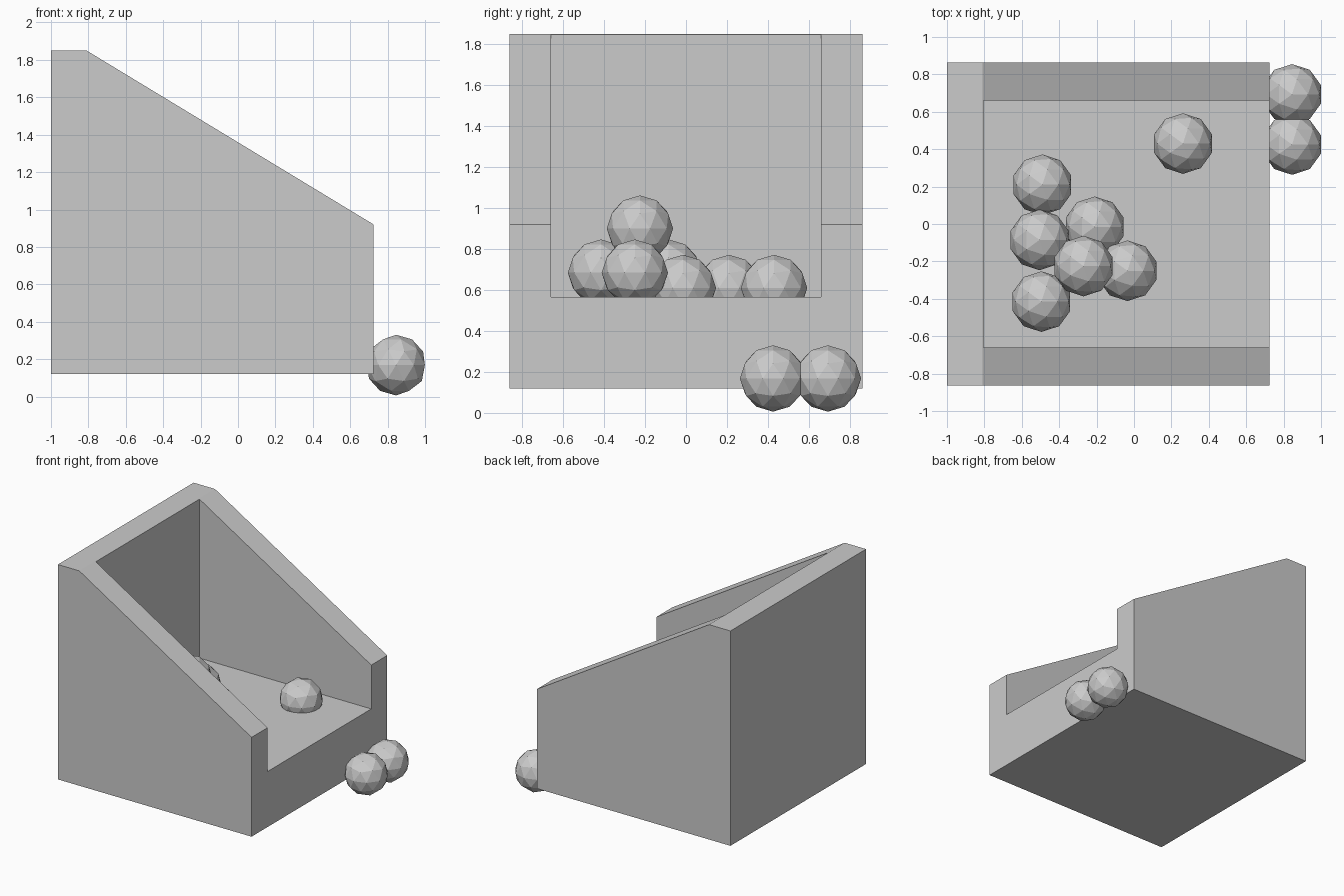
import bpy, bmesh

if "Cube" in bpy.data.objects:
    bpy.data.objects.remove(bpy.data.objects["Cube"])


def extrude_profile(name, profile, y0, y1):
    """Solid made by sweeping an (x, z) outline along y."""
    bm = bmesh.new()
    face = bm.faces.new([bm.verts.new((x, y0, z)) for x, z in profile])
    ext = bmesh.ops.extrude_face_region(bm, geom=[face])
    moved = [g for g in ext["geom"] if isinstance(g, bmesh.types.BMVert)]
    bmesh.ops.translate(bm, verts=moved, vec=(0, y1 - y0, 0))
    bmesh.ops.recalc_face_normals(bm, faces=bm.faces)
    mesh = bpy.data.meshes.new(name)
    bm.to_mesh(mesh)
    bm.free()
    obj = bpy.data.objects.new(name, mesh)
    bpy.context.collection.objects.link(obj)
    return obj


# Bin body with sloped side walls
bin_body = extrude_profile(
    "bin", [(-1, 0.12), (0.725, 0.12), (0.725, 0.92), (-0.81, 1.85), (-1, 1.85)],
    -0.863, 0.863)

# Cavity, open at the top and at the +x end
cavity = extrude_profile(
    "cavity_cutter", [(-0.805, 0.567), (1.2, 0.567), (1.2, 2.2), (-0.805, 2.2)],
    -0.66, 0.66)
cavity.hide_render = True
cavity.hide_set(True)
cut = bin_body.modifiers.new("cavity", 'BOOLEAN')
cut.operation = 'DIFFERENCE'
cut.solver = 'EXACT'
cut.object = cavity

# Low-poly balls: one loose on the floor, a heap at the back, two outside
balls = [
    (0.262, 0.43, 0.61), (-0.49, 0.21, 0.61), (-0.505, -0.085, 0.685),
    (-0.21, -0.015, 0.61), (-0.27, -0.225, 0.90), (-0.035, -0.25, 0.685),
    (-0.495, -0.415, 0.685), (0.845, 0.693, 0.168), (0.845, 0.425, 0.168),
]
for i, loc in enumerate(balls, 1):
    bpy.ops.mesh.primitive_ico_sphere_add(subdivisions=2, radius=0.162, location=loc)
    bpy.context.object.name = f"ball_{i}"
